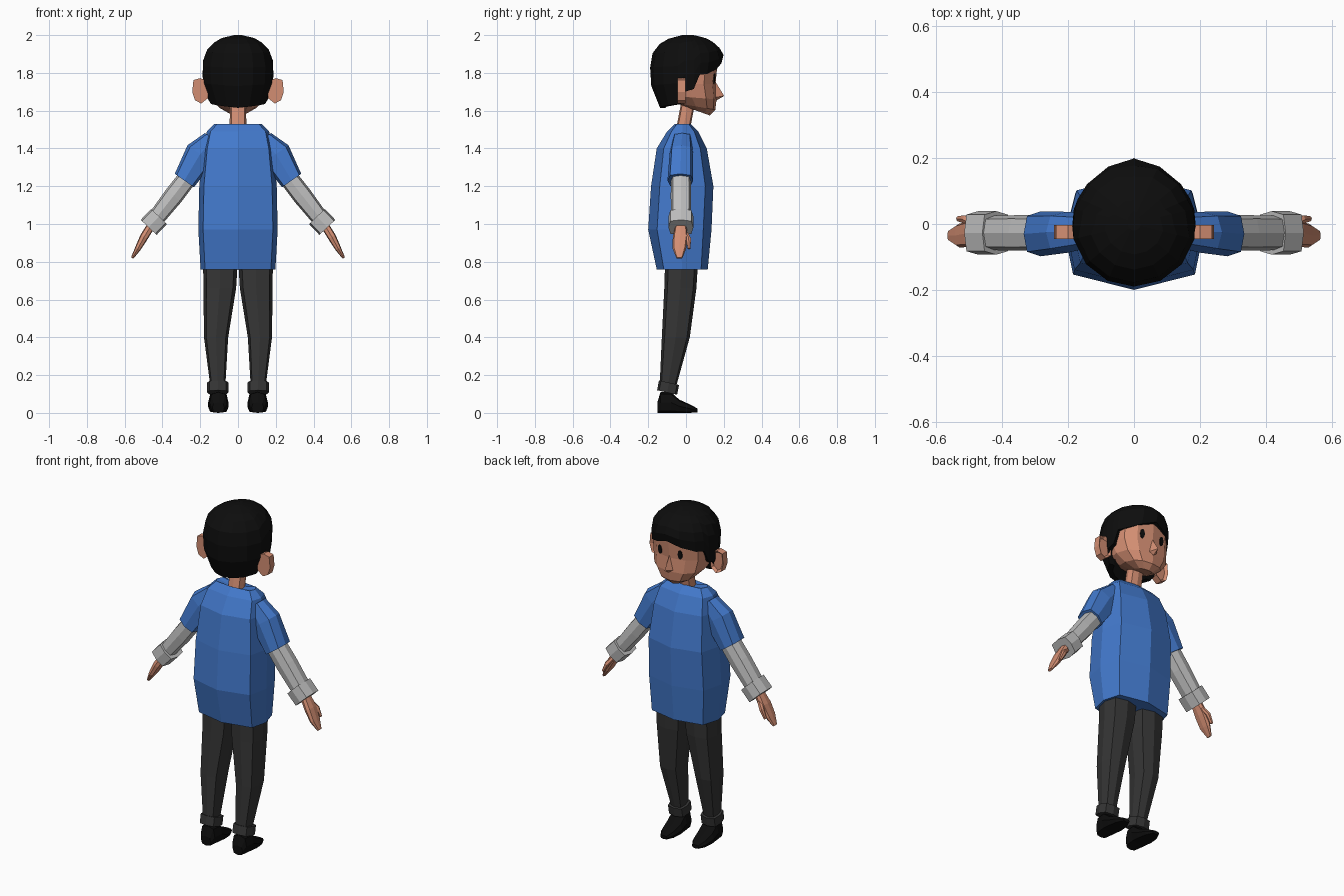
import bpy, bmesh, math
from mathutils import Vector, Matrix
from mathutils.bvhtree import BVHTree

cube = bpy.data.objects.get("Cube")
if cube:
    bpy.data.objects.remove(cube, do_unlink=True)


def material(name, r, g, b):
    m = bpy.data.materials.new(name)
    m.use_nodes = True
    m.diffuse_color = (r, g, b, 1)
    bsdf = next(n for n in m.node_tree.nodes if n.type == 'BSDF_PRINCIPLED')
    bsdf.inputs["Base Color"].default_value = (r, g, b, 1)
    bsdf.inputs["Roughness"].default_value = 0.9
    return m


SKIN = material("skin", 0.65, 0.27, 0.17)
BLUE = material("shirt blue", 0.055, 0.19, 0.6)
GREY = material("sleeve grey", 0.52, 0.52, 0.52)
DARK = material("trouser charcoal", 0.035, 0.035, 0.035)
BLACK = material("black", 0.004, 0.004, 0.004)


def finish(name, bm, mat):
    bmesh.ops.recalc_face_normals(bm, faces=bm.faces[:])
    me = bpy.data.meshes.new(name)
    bm.to_mesh(me)
    bm.free()
    me.materials.append(mat)
    ob = bpy.data.objects.new(name, me)
    bpy.context.collection.objects.link(ob)
    return ob


def skin_rings(name, rings, mat):
    """Bridge equal-length loops of points and cap both ends."""
    bm = bmesh.new()
    loops = [[bm.verts.new(p) for p in ring] for ring in rings]
    n = len(loops[0])
    for a, b in zip(loops, loops[1:]):
        for i in range(n):
            j = (i + 1) % n
            bm.faces.new((a[i], a[j], b[j], b[i]))
    bm.faces.new(loops[0])
    bm.faces.new(loops[-1])
    return finish(name, bm, mat)


def section(n, power):
    """Rounded-square cross-section with n corners."""
    pts = []
    for i in range(n):
        c, s = math.cos(math.tau * i / n), math.sin(math.tau * i / n)
        pts.append((math.copysign(abs(c) ** power, c), math.copysign(abs(s) ** power, s)))
    return pts


OCT = section(8, 0.65)


def loft(name, rings, mat, shape=OCT):
    """Each ring is (centre, half-axis u, half-axis v)."""
    return skin_rings(name, [[Vector(c) + Vector(u) * a + Vector(v) * b for a, b in shape]
                             for c, u, v in rings], mat)


def limb(name, s, stations, mat, shape=OCT):
    """Arm piece on side s; station = (x, y, z, thickness, depth)."""
    d = Vector((stations[-1][0] - stations[0][0], 0, stations[-1][2] - stations[0][2])).normalized()
    rings = [((s * x, y, z), (-s * d.z * t, 0, d.x * t), (0, w, 0)) for x, y, z, t, w in stations]
    return loft(name, rings, mat, shape)


def interp(table, x):
    for (x0, y0), (x1, y1) in zip(table, table[1:]):
        if x <= x1:
            return y0 + (y1 - y0) * max(0, (x - x0) / (x1 - x0))
    return table[-1][1]


# Shirt body: height, half width, back, front
TORSO = [(0, -1), (.88, -.72), (1, 0), (.85, .74), (0, 1), (-.85, .74), (-1, 0), (-.88, -.72)]
loft("shirt", [((0, (b + f) / 2, z), (w, 0, 0), (0, (f - b) / 2, 0)) for z, w, b, f in [
    (.76, .198, -.155, .115), (.97, .21, -.2, .135), (1.2, .205, -.185, .145),
    (1.4, .185, -.155, .11), (1.49, .165, -.1, .065), (1.53, .125, -.06, .025),
    (1.515, .055, -.055, .025)]], BLUE, TORSO)

# Neck
loft("neck", [((0, -.02, 1.48), (.045, 0, 0), (0, .037, 0)),
              ((0, .015, 1.66), (.042, 0, 0), (0, .037, 0))], SKIN)

# Head: half width, then front and back of each tilted ring as (y, z)
head = loft("head", [((0, (fy + by) / 2, (fz + bz) / 2), (w, 0, 0), (0, (fy - by) / 2, (fz - bz) / 2))
                     for w, fy, fz, by, bz in [
    (.05, .125, 1.575, .0, 1.62), (.105, .155, 1.605, -.05, 1.64), (.15, .162, 1.66, -.1, 1.68),
    (.165, .156, 1.74, -.13, 1.74), (.165, .166, 1.84, -.13, 1.84), (.11, .12, 1.93, -.1, 1.93)]],
    SKIN, section(12, 0.8))

# Nose
bm = bmesh.new()
top, tip, base, left, right, back = [bm.verts.new(p) for p in [
    (0, .155, 1.755), (0, .202, 1.678), (0, .158, 1.652),
    (.028, .15, 1.67), (-.028, .15, 1.67), (0, .13, 1.68)]]
for a, b in ((top, left), (left, base), (base, right), (right, top)):
    bm.faces.new((a, b, tip))
    bm.faces.new((b, a, back))
finish("nose", bm, SKIN)

# Eyes: thin plates laid on the face
tree = BVHTree.FromPolygons([v.co for v in head.data.vertices],
                            [p.vertices[:] for p in head.data.polygons])
for s, side in ((1, "left"), (-1, "right")):
    hit, normal, _, _ = tree.ray_cast(Vector((s * .066, 1, 1.77)), Vector((0, -1, 0)))
    turn = normal.to_track_quat('Z', 'Y').to_matrix().to_4x4()
    bm = bmesh.new()
    bmesh.ops.create_cone(bm, cap_ends=True, segments=8, radius1=1, radius2=1, depth=1,
                          matrix=Matrix.Translation(hit) @ turn @ Matrix.Diagonal((.014, .028, .009, 1)))
    finish(side + "_eye", bm, BLACK)

# Hair: a faceted cap whose lower edge follows the fringe, sideburns and nape
RADIUS = [(1.61, .135), (1.64, .15), (1.70, .182), (1.83, .19), (1.9, .18),
          (1.95, .145), (1.985, .085), (2, .02)]
EDGE = [(0, 1.85), (25, 1.82), (50, 1.795), (66, 1.79), (76, 1.715), (92, 1.7), (104, 1.635), (180, 1.615)]


def hair_point(deg, f, shrink=1.0):
    a = math.radians(deg)
    edge = interp(EDGE, min(deg, 360 - deg))
    z = 2 - (2 - edge) * f
    r = interp(RADIUS, z) * shrink
    lean = max(math.cos(a), 0) ** 2 * min(.02, (z - 1.85) * .4)
    return (r * math.sin(a), r * math.cos(a) + lean, z)


ANGLES = [0, 25, 50, 66, 76, 92, 104, 130, 155]
ANGLES += [180] + [360 - a for a in ANGLES[:0:-1]]
cap = [[hair_point(a, f) for a in ANGLES] for f in (0, .05, .12, .25, .45, .7, 1)]
cap.append([hair_point(a, 1, .8) for a in ANGLES])
skin_rings("hair", cap, BLACK)

for s, side in ((1, "left"), (-1, "right")):
    # Ear: a plate with a hollow facing forward
    bm = bmesh.new()
    rim = [(.155, 1.755), (.2, 1.772), (.236, 1.762), (.242, 1.7), (.228, 1.655), (.195, 1.638), (.16, 1.665)]
    plate = bm.faces.new([bm.verts.new((s * x, -.045, z)) for x, z in rim])
    front = bmesh.ops.extrude_face_region(bm, geom=[plate])["geom"]
    bmesh.ops.translate(bm, vec=(0, .042, 0), verts=[g for g in front if isinstance(g, bmesh.types.BMVert)])
    face = [g for g in front if isinstance(g, bmesh.types.BMFace)]
    bmesh.ops.recalc_face_normals(bm, faces=bm.faces[:])
    bmesh.ops.inset_region(bm, faces=face, thickness=.014, depth=-.014)
    finish(side + "_ear", bm, SKIN)

    # Arm
    limb(side + "_sleeve", s, [(.13, -.02, 1.45, .055, .05), (.2, -.025, 1.37, .082, .062),
                               (.284, -.03, 1.23, .062, .068)], BLUE)
    limb(side + "_forearm", s, [(.24, -.027, 1.28, .05, .052), (.34, -.027, 1.15, .052, .054),
                                (.45, -.027, 1.01, .044, .052)], GREY)
    limb(side + "_wrist_cuff", s, [(.418, -.027, 1.04, .058, .066), (.473, -.027, .982, .058, .066)],
         GREY, section(8, 0.5))
    limb(side + "_hand", s, [(.455, -.027, 1.0, .022, .028), (.498, -.03, .93, .022, .04),
                             (.53, -.035, .87, .016, .036), (.56, -.035, .82, .007, .016)], SKIN)
    limb(side + "_thumb", s, [(.48, -.005, .955, .012, .014), (.508, .014, .92, .014, .014),
                              (.533, .016, .87, .008, .008)], SKIN, section(6, 0.8))

    # Leg: height, inner and outer x, back and front y
    loft(side + "_trouser_leg", [((s * (x0 + x1) / 2, (b + f) / 2, z), ((x1 - x0) / 2, 0, 0), (0, (f - b) / 2, 0))
                                 for z, x0, x1, b, f in [
        (.82, .0, .185, -.11, .065), (.66, .01, .183, -.115, .055),
        (.4, .052, .18, -.128, .02), (.13, .068, .145, -.14, -.055)]], DARK)
    loft(side + "_ankle_cuff", [((s * .107, y, z), (.056, 0, 0), (0, .053, -.012))
                                for y, z in ((-.1, .108), (-.09, .16))], DARK)

    # Shoe: y, underside, top, half width
    loft(side + "_shoe", [((s * .104, y, (lo + hi) / 2), (w, 0, 0), (0, 0, (hi - lo) / 2))
                          for y, lo, hi, w in [
        (-.152, 0, .055, .032), (-.135, 0, .11, .046), (-.08, 0, .11, .054),
        (-.035, 0, .07, .055), (.02, 0, .045, .046), (.06, .003, .024, .022)]], BLACK)
